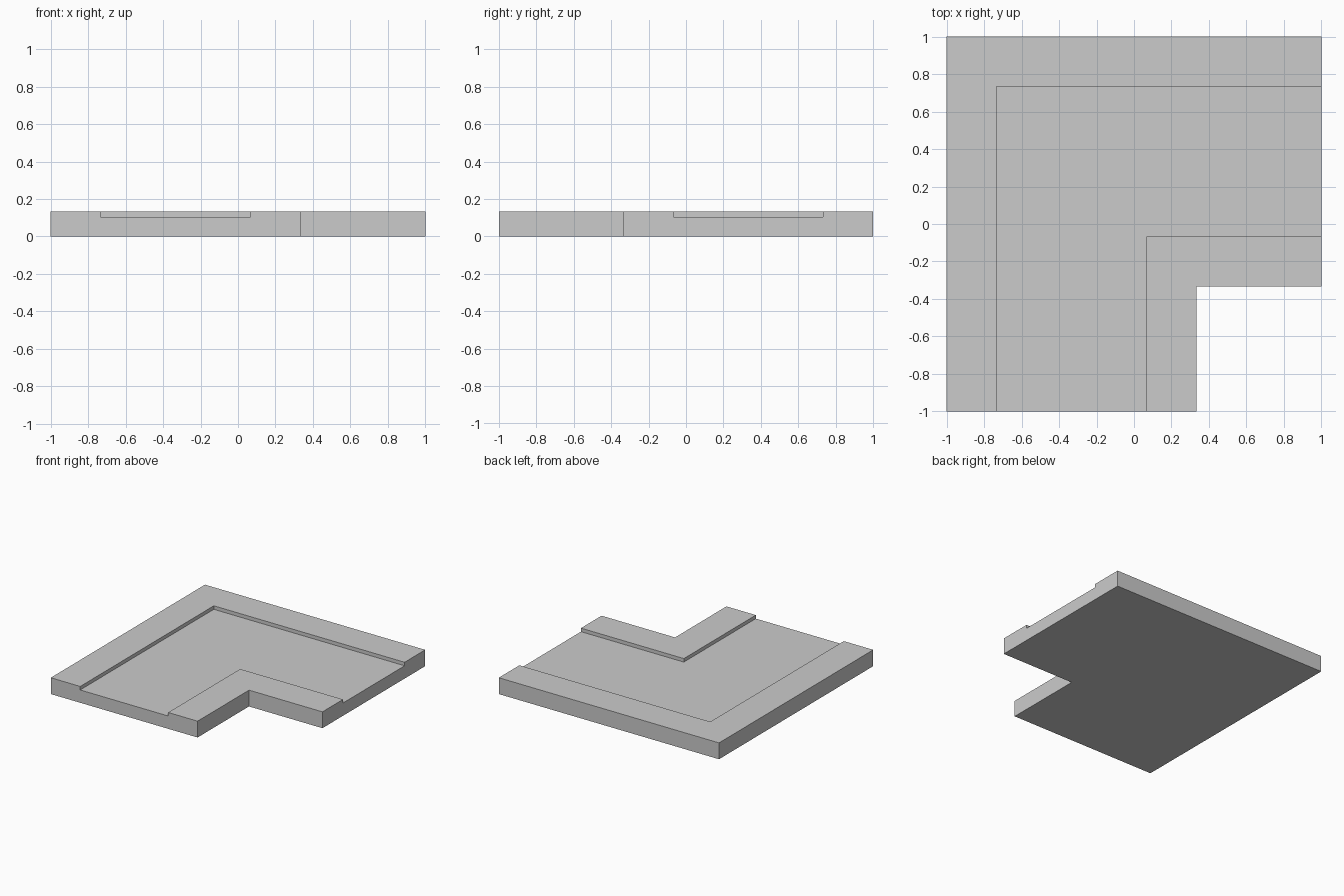
import bpy, bmesh

if "Cube" in bpy.data.objects:
    bpy.data.objects.remove(bpy.data.objects["Cube"])

H, R = 0.134, 0.105        # kerb top, road surface
D, W = 1.333, 0.267        # strip width, kerb width

# Cross-section of the road strip: (distance from outer edge, height)
profile = [(0, 0), (0, H), (W, H), (W, R),
           (D - W, R), (D - W, H), (D, H), (D, 0)]

# Sweep the section round a mitred right-angle corner
bm = bmesh.new()
stations = [
    [bm.verts.new((1, 1 - d, z)) for d, z in profile],
    [bm.verts.new((d - 1, 1 - d, z)) for d, z in profile],
    [bm.verts.new((d - 1, -1, z)) for d, z in profile],
]
n = len(profile)
for a, b in zip(stations, stations[1:]):
    for i in range(n):
        j = (i + 1) % n
        bm.faces.new((a[i], a[j], b[j], b[i]))

# End faces
bm.faces.new(stations[0])
bm.faces.new(stations[-1][::-1])
bmesh.ops.recalc_face_normals(bm, faces=bm.faces[:])

# Merge the coplanar faces across the mitre
bmesh.ops.dissolve_limit(bm, angle_limit=0.01, verts=bm.verts[:], edges=bm.edges[:])

mesh = bpy.data.meshes.new("road_corner_tile")
bm.to_mesh(mesh)
bm.free()
tile = bpy.data.objects.new("road_corner_tile", mesh)
bpy.context.collection.objects.link(tile)
